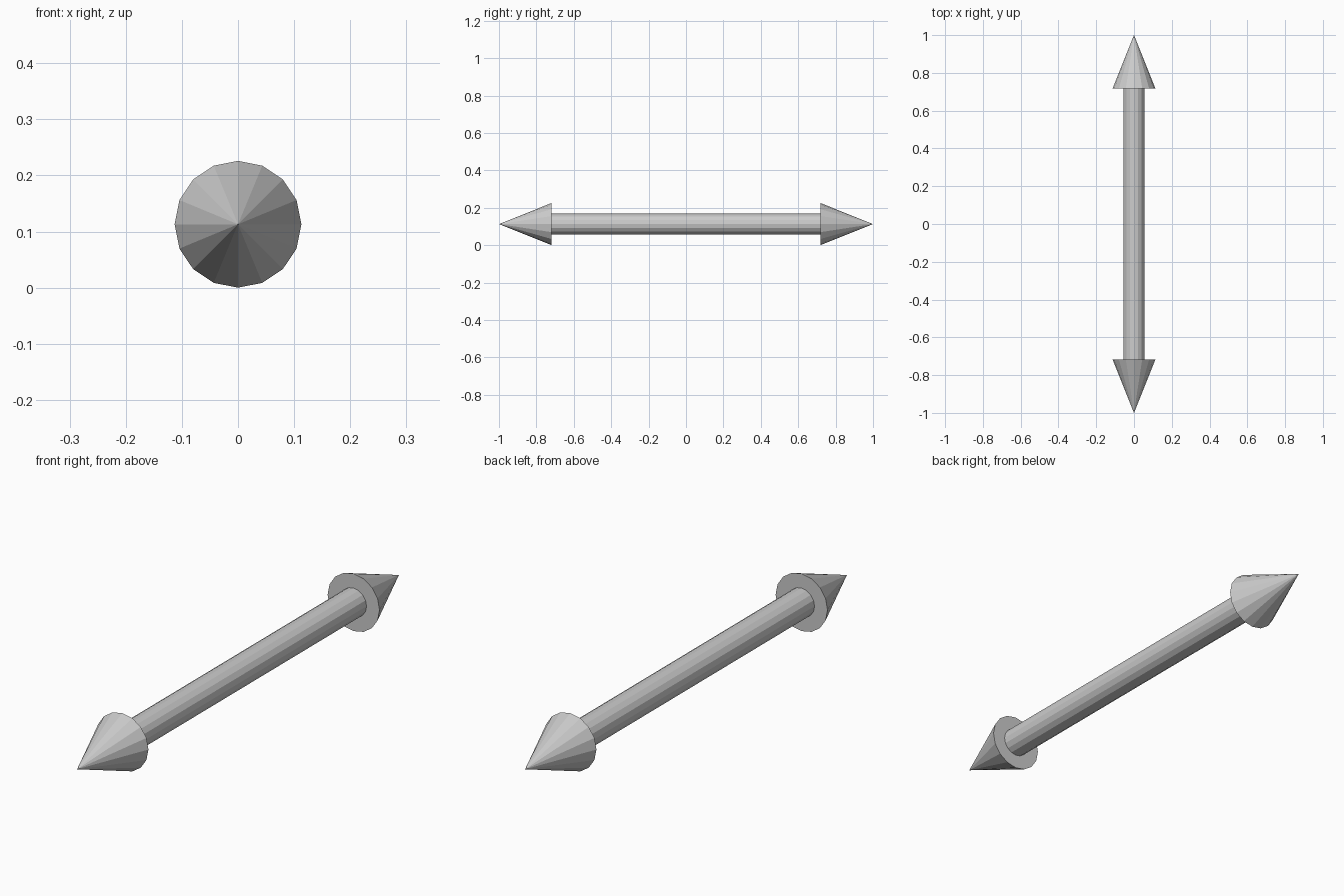
import bpy
from math import pi

if "Cube" in bpy.data.objects:
    bpy.data.objects.remove(bpy.data.objects["Cube"])

SIDES = 16
R_HEAD, R_SHAFT = 0.113, 0.0565
NECK = 0.718          # y where each arrowhead meets the shaft
Z = R_HEAD            # axis height, so the heads rest on z = 0

# Round shaft along y
bpy.ops.mesh.primitive_cylinder_add(vertices=SIDES, radius=R_SHAFT, depth=2 * NECK,
                                    end_fill_type='NOTHING',
                                    location=(0, 0, Z), rotation=(pi / 2, 0, 0))
bpy.context.object.name = "shaft"

# Conical heads pointing outward at both ends
for name, side in (("front_head", -1), ("back_head", 1)):
    bpy.ops.mesh.primitive_cone_add(vertices=SIDES, radius1=R_HEAD, radius2=0,
                                    depth=1 - NECK,
                                    location=(0, side * (1 + NECK) / 2, Z),
                                    rotation=(-side * pi / 2, 0, 0))
    bpy.context.object.name = name
